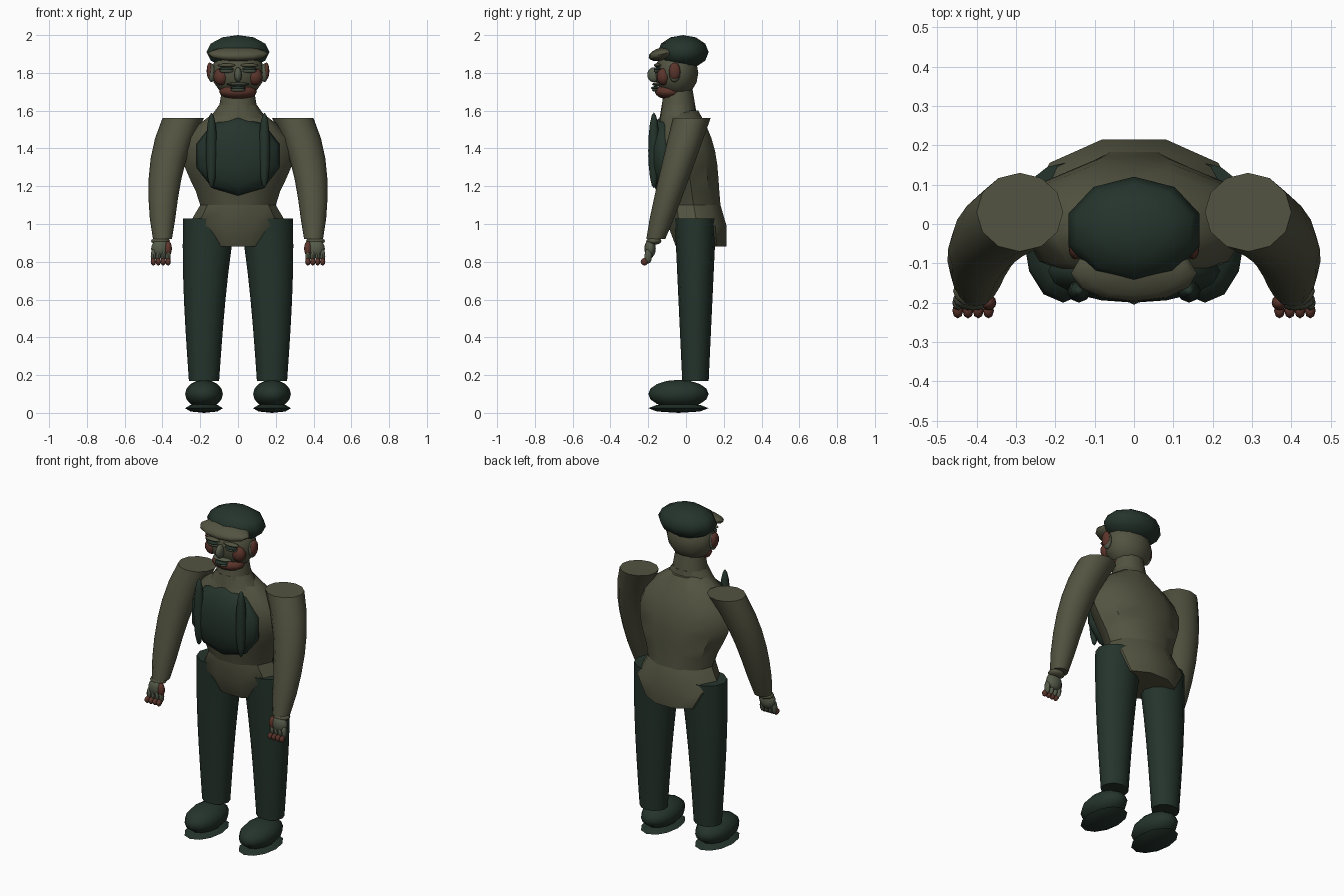
import bpy, bmesh
from math import sin, cos, pi, radians
from mathutils import Matrix, Euler

default_cube = bpy.data.objects.get("Cube")
if default_cube:
    bpy.data.objects.remove(default_cube, do_unlink=True)


def material(name, red, green, blue):
    colour = (red, green, blue, 1)
    mat = bpy.data.materials.new(name)
    mat.use_nodes = True
    mat.diffuse_color = colour
    mat.node_tree.nodes["Principled BSDF"].inputs["Base Color"].default_value = colour
    return mat


olive = material("olive cloth", .085, .087, .052)
dark = material("dark green", .018, .034, .025)
brown = material("red brown", .105, .035, .024)
sage = material("sage skin", .09, .105, .068)


def finish(name, bm, mat, sharp_angle):
    """Turn a bmesh into a smooth shaded object with sharp edges kept."""
    bmesh.ops.recalc_face_normals(bm, faces=bm.faces)
    mesh = bpy.data.meshes.new(name)
    bm.to_mesh(mesh)
    bm.free()
    mesh.materials.append(mat)
    mesh.shade_smooth()
    mesh.set_sharp_from_angle(angle=radians(sharp_angle))
    part = bpy.data.objects.new(name, mesh)
    bpy.context.collection.objects.link(part)


def blend(pair, amount):
    first, last = pair
    return first + (last - first) * amount


def tube(name, mat, bottom, top, width, depth, bulge=0, ease=1, sides=12, steps=6):
    """Elliptical tube; width and depth run from bottom to top and may bulge between."""
    bm = bmesh.new()
    loops = []
    for step in range(steps + 1):
        t = step / steps
        eased = t ** ease
        swell = bulge * sin(pi * eased)
        half_width = blend(width, eased) + swell
        half_depth = blend(depth, eased) + swell / 4
        x = blend((bottom[0], top[0]), t ** 3)
        y = blend((bottom[1], top[1]), t)
        z = blend((bottom[2], top[2]), t)
        angles = [2 * pi * i / sides for i in range(sides)]
        loops.append([bm.verts.new((x + half_width * cos(a), y + half_depth * sin(a), z))
                      for a in angles])
    for lower, upper in zip(loops, loops[1:]):
        for i in range(sides):
            bm.faces.new((lower[i - 1], lower[i], upper[i], upper[i - 1]))
    bm.faces.new(loops[0])
    bm.faces.new(loops[-1])
    finish(name, bm, mat, sharp_angle=40)


def ball(name, mat, at, size, tilt=0, segments=12, rows=8):
    """Ellipsoid with half sizes, tilted about x."""
    bm = bmesh.new()
    place = Matrix.LocRotScale(at, Euler((tilt, 0, 0)), size)
    bmesh.ops.create_uvsphere(bm, u_segments=segments, v_segments=rows,
                              radius=1, matrix=place)
    finish(name, bm, mat, sharp_angle=60)


# Jacket: flared skirt, chest and collar
tube("jacket_skirt", olive, bottom=(0, .08, .88), top=(0, .04, 1.1),
     width=(.19, .2), depth=(.14, .15), bulge=.07, sides=10, steps=2)
tube("jacket_chest", olive, bottom=(0, .04, 1.1), top=(0, -.03, 1.6),
     width=(.2, .11), depth=(.15, .1), bulge=.14, ease=1.4, sides=10, steps=7)
tube("collar", olive, bottom=(0, -.04, 1.56), top=(0, -.04, 1.63),
     width=(.15, .1), depth=(.1, .09), sides=10, steps=1)
tube("neck", olive, bottom=(0, -.04, 1.56), top=(0, -.04, 1.74),
     width=(.11, .08), depth=(.1, .07), steps=2)

# Chest pouch
ball("chest_pouch", dark, at=(0, -.12, 1.36), size=(.23, .21, .08),
     tilt=pi / 2, segments=10)

# Mirrored parts
for sign, side in ((1, "left_"), (-1, "right_")):
    ball(side + "strap", dark, at=(sign * .14, -.17, 1.39), size=(.03, .03, .2),
         segments=8)

    # Limbs and shoes
    tube(side + "sleeve", olive, bottom=(sign * .4, -.16, .92),
         top=(sign * .29, .03, 1.56), width=(.05, .11), depth=(.05, .1), ease=.7)
    tube(side + "trouser_leg", dark, bottom=(sign * .18, .05, .17),
         top=(sign * .15, .05, 1.03), width=(.08, .14), depth=(.07, .11))
    ball(side + "shoe", dark, at=(sign * .18, -.04, .1), size=(.1, .16, .075))
    ball(side + "shoe_sole", dark, at=(sign * .18, -.04, .025), size=(.1, .16, .025),
         rows=4)

    # Hand with two-tone fingers
    ball(side + "cuff", olive, at=(sign * .41, -.17, .91), size=(.05, .04, .02))
    ball(side + "palm", sage, at=(sign * .41, -.19, .87), size=(.05, .03, .05))
    ball(side + "thumb", brown, at=(sign * .37, -.2, .87), size=(.02, .02, .04))
    for i, finger in enumerate(("index", "middle", "ring", "little")):
        x = sign * (.37 + i * .026)
        ball(side + finger + "_finger", sage, at=(x, -.2, .83),
             size=(.014, .02, .04), segments=8, rows=6)
        ball(side + finger + "_fingertip", brown, at=(x, -.22, .8),
             size=(.014, .02, .02), segments=8, rows=6)

    # Face features found on both sides
    ball(side + "cheek", brown, at=(sign * .09, -.12, 1.78), size=(.04, .035, .045))
    ball(side + "brow", olive, at=(sign * .06, -.15, 1.84), size=(.05, .02, .01))
    ball(side + "eye", dark, at=(sign * .06, -.15, 1.82), size=(.04, .02, .01))
    ball(side + "eye_bag", sage, at=(sign * .06, -.15, 1.81), size=(.04, .02, .01))
    ball(side + "ear", sage, at=(sign * .14, -.06, 1.8), size=(.02, .03, .05))
    ball(side + "inner_ear", brown, at=(sign * .15, -.06, 1.81), size=(.016, .03, .045))

# Head and face
ball("head", olive, at=(0, -.05, 1.8), size=(.14, .115, .13))
ball("beard", brown, at=(0, -.09, 1.7), size=(.1, .075, .04))
ball("nose", sage, at=(0, -.17, 1.79), size=(.02, .035, .04))
ball("moustache", sage, at=(0, -.15, 1.74), size=(.06, .03, .01))
ball("mouth", dark, at=(0, -.16, 1.72), size=(.04, .025, .01))
ball("lower_lip", sage, at=(0, -.16, 1.71), size=(.04, .02, .01))

# Cap and brim
ball("cap", dark, at=(0, -.015, 1.91), size=(.175, .135, .09), segments=10, rows=6)
ball("cap_brim", olive, at=(0, -.125, 1.9), size=(.16, .075, .035), tilt=.25)
